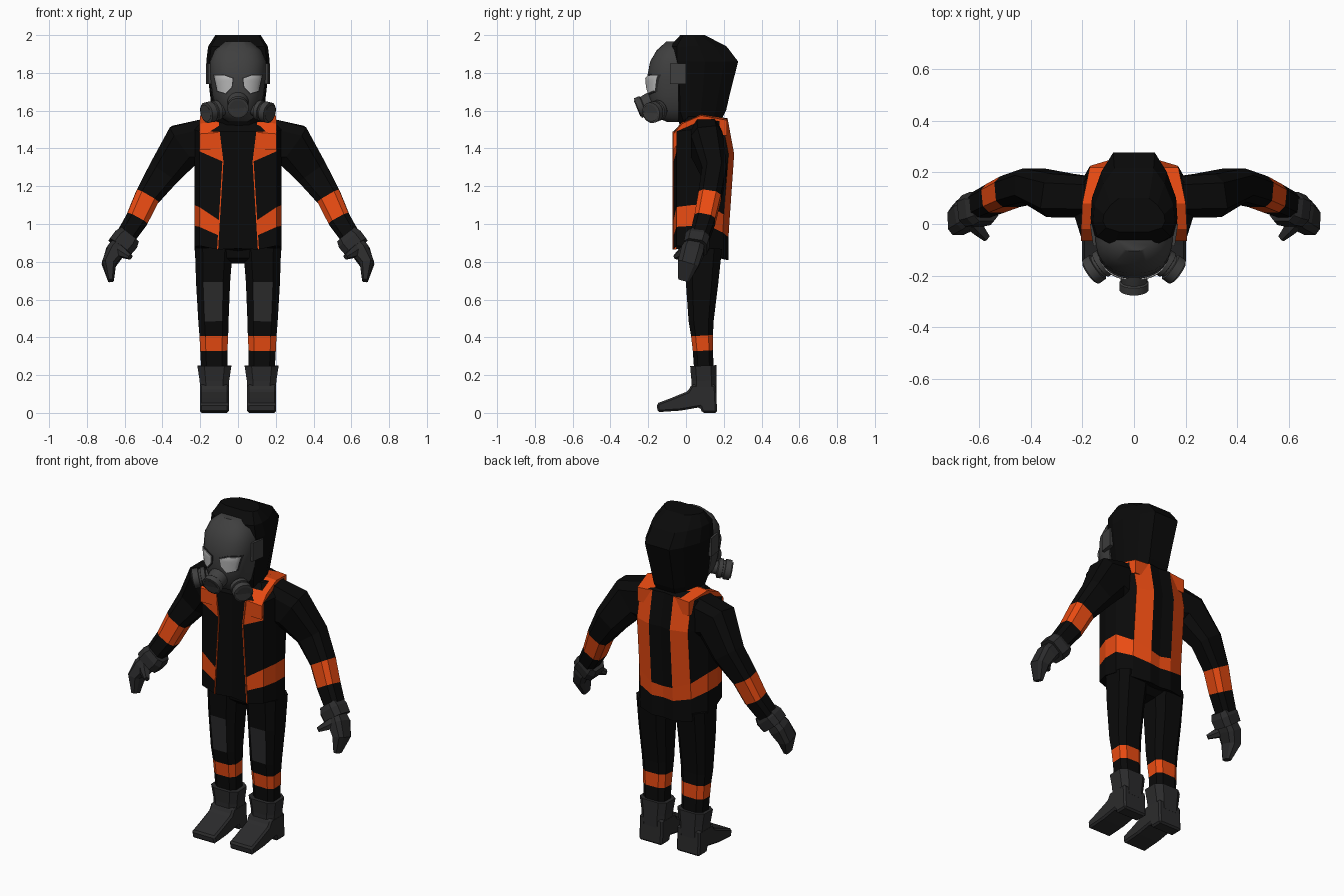
import bpy, bmesh, math
from mathutils import Vector

if "Cube" in bpy.data.objects:
    bpy.data.objects.remove(bpy.data.objects["Cube"])

def material(name, r, g, b):
    m = bpy.data.materials.new(name)
    m.diffuse_color = (r, g, b, 1)
    m.use_nodes = True
    m.node_tree.nodes["Principled BSDF"].inputs["Base Color"].default_value = m.diffuse_color
    return m

BLACK = material("black_cloth", .003, .003, .003)
ORANGE = material("orange_band", .82, .07, .006)
DARK = material("dark_rubber", .024, .024, .025)
GREY = material("mask_rubber", .05, .05, .05)
LENS = material("lens_glass", .5, .5, .5)

def finish(name, bm, mats, mirror=False, smooth=False, bevel=0):
    bmesh.ops.recalc_face_normals(bm, faces=bm.faces)
    me = bpy.data.meshes.new(name)
    bm.to_mesh(me)
    bm.free()
    for m in mats:
        me.materials.append(m)
    ob = bpy.data.objects.new(name, me)
    bpy.context.collection.objects.link(ob)
    if bevel:
        b = ob.modifiers.new("bevel", 'BEVEL')
        b.width, b.segments = bevel, 1
    if mirror:
        ob.modifiers.new("mirror", 'MIRROR').use_mirror_merge = False
    if smooth:
        bpy.ops.object.select_all(action='DESELECT')
        ob.select_set(True)
        bpy.context.view_layer.objects.active = ob
        bpy.ops.object.shade_smooth_by_angle(angle=math.radians(40))
    return ob

def loft(name, rings, mats, pick=lambda i, j: 0, **kw):
    """Skin closed rings; pick(ring, side) gives the material slot."""
    bm = bmesh.new()
    vs = [[bm.verts.new(p) for p in r] for r in rings]
    n = len(rings[0])
    for i in range(len(rings) - 1):
        for j in range(n):
            k = (j + 1) % n
            f = bm.faces.new((vs[i][j], vs[i][k], vs[i + 1][k], vs[i + 1][j]))
            f.material_index = pick(i, j)
    bm.faces.new(vs[0])
    bm.faces.new(vs[-1])
    return finish(name, bm, mats, **kw)

def tube(name, stations, mats, n=8, power=.6, **kw):
    """Stations are (x, y, z, side radius, depth radius) along a path."""
    pts = [Vector(s[:3]) for s in stations]
    rings = []
    for i, s in enumerate(stations):
        t = (pts[min(i + 1, len(pts) - 1)] - pts[max(i - 1, 0)]).normalized()
        hint = Vector((1, 0, 0)) if abs(t.y) > .8 else Vector((0, 1, 0))
        v = (hint - t * hint.dot(t)).normalized()
        u = t.cross(v)
        top = math.cos(math.pi / n) ** power
        ring = []
        for k in range(n):
            a = math.pi / n + 2 * math.pi * k / n
            c, d = [math.copysign(abs(q) ** power, q) / top for q in (math.cos(a), math.sin(a))]
            ring.append(pts[i] + u * c * s[3] + v * d * s[4])
        rings.append(ring)
    return loft(name, rings, mats, **kw)

def both(half):
    """Half outline (front to back) completed across x = 0."""
    return half + [(-x, y, z) for x, y, z in reversed(half) if x > 1e-6]

# jacket: columns run front centre to back centre
cols = [(0, -.058), (.09, -.066), (.205, -.05), (.23, .03), (.23, .12), (.17, .195), (.07, .225), (0, .215)]
opening = [.108, .104, .1, .08, .1]
bulge = [0, 0, .005, .03, -.005]
heights = [
    [.87, .865, .885, .88, .86, .82, .81, .81],
    [.94, .94, .985, .99, .99, .955, .93, .93],
    [1.02, 1.02, 1.09, 1.1, 1.1, 1.05, 1.01, 1.0],
    [1.33, 1.33, 1.385, 1.38, 1.37, 1.37, 1.37, 1.37],
    [1.49, 1.49, 1.49, 1.5, 1.53, 1.55, 1.56, 1.56]]
rings = []
for i, zs in enumerate(heights):
    half = []
    for c, ((x, y), z) in enumerate(zip(cols, zs)):
        half.append((opening[i] if c == 1 else x, y + (bulge[i] if c > 4 else 0), z))
    rings.append(both(half))
rings.append([(x * .7, .08 + (y - .08) * .5, 1.57) for x, y, z in rings[-1]])

def jacket_colour(i, j):
    c = min(j, 13 - j)
    return int((i == 1 and c > 0) or (i == 3 and c == 1) or (i in (2, 3) and c == 5))

loft("jacket", rings, [BLACK, ORANGE], jacket_colour)

# orange yoke over each shoulder
yoke = [(.10, .205, -.066, 1.485), (.10, .205, -.02, 1.54), (.09, .2, .08, 1.583), (.07, .172, .218, 1.557)]
loft("shoulder_band", [[(a, y, z), (b, y, z - .008), (b, y, z - .09), (a, y, z - .09)]
                       for a, b, y, z in yoke], [ORANGE], mirror=True)
# thin piping along the jacket opening
loft("jacket_piping", [[(x - .003, -.071, z), (x + .003, -.071, z), (x + .003, -.05, z), (x - .003, -.05, z)]
                       for x, z in ((.1, 1.49), (.08, 1.33), (.108, .865))], [ORANGE], mirror=True)

# arms
tube("arm", [(.18, .105, 1.43, .125, .08), (.285, .11, 1.42, .118, .085), (.39, .15, 1.275, .088, .065),
             (.48, .125, 1.145, .066, .06), (.535, .1, 1.025, .06, .056), (.6, .07, .925, .052, .05)],
     [BLACK, ORANGE], pick=lambda i, j: int(i == 3), mirror=True)

# gloves
tube("glove_cuff", [(.575, .065, .94, .06, .055), (.595, .06, .915, .072, .065), (.627, .05, .875, .07, .062)],
     [DARK], mirror=True)
tube("glove_hand", [(.605, .055, .91, .045, .045), (.65, .035, .855, .05, .06),
                    (.683, .012, .79, .038, .056), (.673, -.012, .7, .015, .03)], [DARK], mirror=True)
tube("glove_thumb", [(.64, .02, .87, .03, .03), (.605, -.02, .845, .024, .024), (.57, -.055, .825, .012, .014)],
     [DARK], n=6, mirror=True)

# trousers with shin bands and knee pads
tube("leg", [(.125, .095, .2, .068, .05), (.128, .09, .33, .072, .054), (.128, .085, .41, .076, .058),
             (.13, .08, .485, .08, .066), (.132, .085, .69, .09, .086), (.128, .09, .87, .1, .1)],
     [BLACK, ORANGE, DARK], pick=lambda i, j: 1 if i == 1 else 2 if (i == 3 and j == 5) else 0, mirror=True)
tube("hips", [(0, .09, .79, .06, .05), (0, .09, .82, .14, .085), (0, .09, .9, .19, .1)], [BLACK])

# boots
foot = [(.165, 0), (.085, 0), (.075, .03), (-.03, .012), (-.15, .004), (-.155, .05), (-.08, .078),
        (.01, .115), (.03, .15), (.158, .15)]
loft("boot_foot", [[(x, y, z) for y, z in foot] for x in (.048, .202)], [DARK], mirror=True, bevel=.01)
tube("boot_shaft", [(.125, .095, .1, .074, .066), (.125, .095, .17, .078, .066), (.125, .092, .25, .09, .07)],
     [DARK], mirror=True)

# hood: (height, half width, front, back)
hood = [(1.52, .12, -.03, .17), (1.6, .138, -.065, .212), (1.7, .15, -.07, .235),
        (1.86, .168, -.09, .276), (1.94, .158, -.085, .215), (2.0, .12, -.03, .1)]
shape = [(.5, 0), (.9, .12), (1, .3), (.97, .52), (.75, .8), (.48, 1)]
loft("hood", [both([(w * a, f + (b - f) * t, z) for a, t in shape]) for z, w, f, b in hood], [BLACK])

# mask shell: (height, half width, depth)
shell = [(1.54, .05, .06), (1.56, .085, .105), (1.61, .118, .145), (1.68, .136, .16), (1.77, .148, .167),
         (1.86, .15, .15), (1.92, .125, .115), (1.965, .07, .065)]

def mask_at(z):
    for (z0, w0, d0), (z1, w1, d1) in zip(shell, shell[1:]):
        if z <= z1:
            t = (z - z0) / (z1 - z0)
            return w0 + (w1 - w0) * t, d0 + (d1 - d0) * t
    return shell[-1][1:]

def mask_y(x, z):
    w, d = mask_at(z)
    return -.04 - d * max(0, 1 - abs(x / w) ** 2.5) ** .4

rings = []
for z, w, d in shell:
    xs = [w * math.sin(math.pi * (k / 16 - .5)) for k in range(17)]
    rings.append([(x, mask_y(x, z), z) for x in xs])
loft("mask_shell", rings, [GREY], smooth=True)

# lenses and rims wrapped on the shell
eye = [(.126, 1.785), (.075, 1.787), (.028, 1.77), (.034, 1.725), (.065, 1.692), (.108, 1.705)]
for name, grow, lift, mat in (("lens_rim", 1.14, .005, DARK), ("lens", 1, .01, LENS)):
    bm = bmesh.new()
    bm.faces.new([bm.verts.new((.076 + (x - .076) * grow, 0, 1.742 + (z - 1.742) * grow)) for x, z in eye])
    bmesh.ops.poke(bm, faces=bm.faces[:])
    bmesh.ops.subdivide_edges(bm, edges=bm.edges[:], cuts=3, use_grid_fill=True)
    for v in bm.verts:
        v.co.y = mask_y(v.co.x, v.co.z) - lift
    r = bmesh.ops.extrude_face_region(bm, geom=bm.faces[:])
    for v in r["geom"]:
        if isinstance(v, bmesh.types.BMVert):
            v.co.y += .02
    finish(name, bm, [mat], mirror=True, smooth=True)

# breathing valve and side filters
def canister(name, base, axis, steps, mirror=False):
    a = Vector(axis).normalized()
    tube(name, [(*(Vector(base) + a * d), r, r) for d, r in steps], [GREY],
         n=16, power=1, mirror=mirror, smooth=True)

canister("valve", (0, -.13, 1.665), (0, -.92, -.38),
         [(0, .062), (.07, .055), (.1, .05), (.105, .056), (.135, .056), (.14, .046), (.128, .04), (.127, .02)])
canister("filter", (.075, -.12, 1.612), (.78, -.55, -.2),
         [(0, .035), (.04, .037), (.045, .054), (.068, .054), (.07, .047), (.08, .047), (.082, .055),
          (.115, .055), (.122, .045), (.114, .038)], mirror=True)

# side strap tabs
loft("strap_tab", [[(x, -.085, 1.74), (x + .012, 0, 1.74), (x + .012, 0, 1.85), (x, -.085, 1.85)]
                   for x in (.125, .158)], [GREY], mirror=True)
